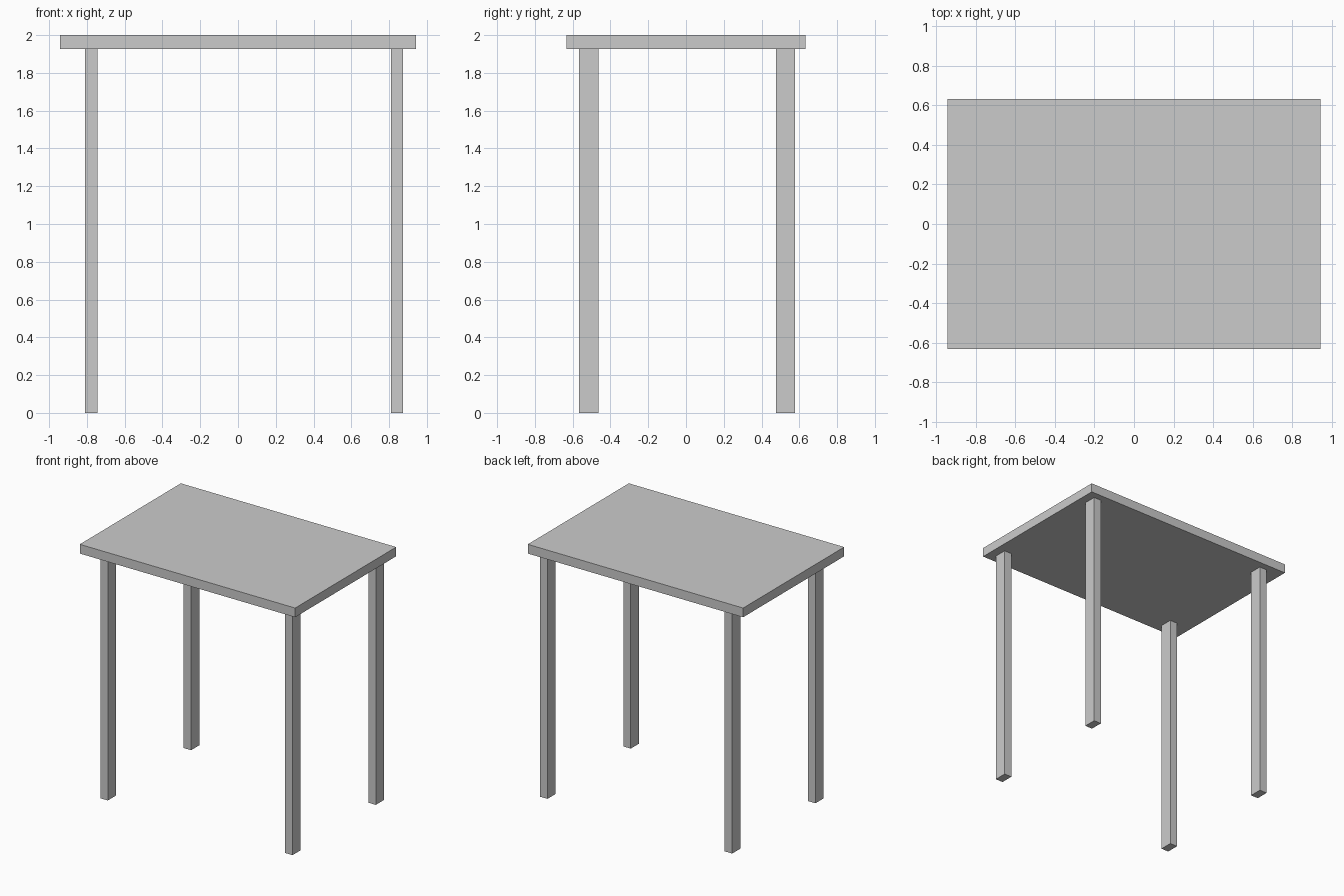
import bpy

if "Cube" in bpy.data.objects:
    bpy.data.objects.remove(bpy.data.objects["Cube"])


def box(name, x, y, z):
    """Axis-aligned box from (min, max) ranges."""
    ranges = (x, y, z)
    bpy.ops.mesh.primitive_cube_add(size=1, location=[(a + b) / 2 for a, b in ranges])
    obj = bpy.context.object
    obj.name = name
    obj.scale = [b - a for a, b in ranges]
    bpy.ops.object.transform_apply(location=False, rotation=False, scale=True)
    return obj


TOP_UNDERSIDE = 1.927

# Table top
box("table_top", (-0.943, 0.943), (-0.632, 0.632), (TOP_UNDERSIDE, 2.0))

# Four legs, set slightly off-centre under the top
for side, x in (("left", (-0.809, -0.744)), ("right", (0.809, 0.874))):
    for end, y in (("front", (-0.566, -0.464)), ("back", (0.476, 0.578))):
        box(f"{end}_{side}_leg", x, y, (0, TOP_UNDERSIDE))
